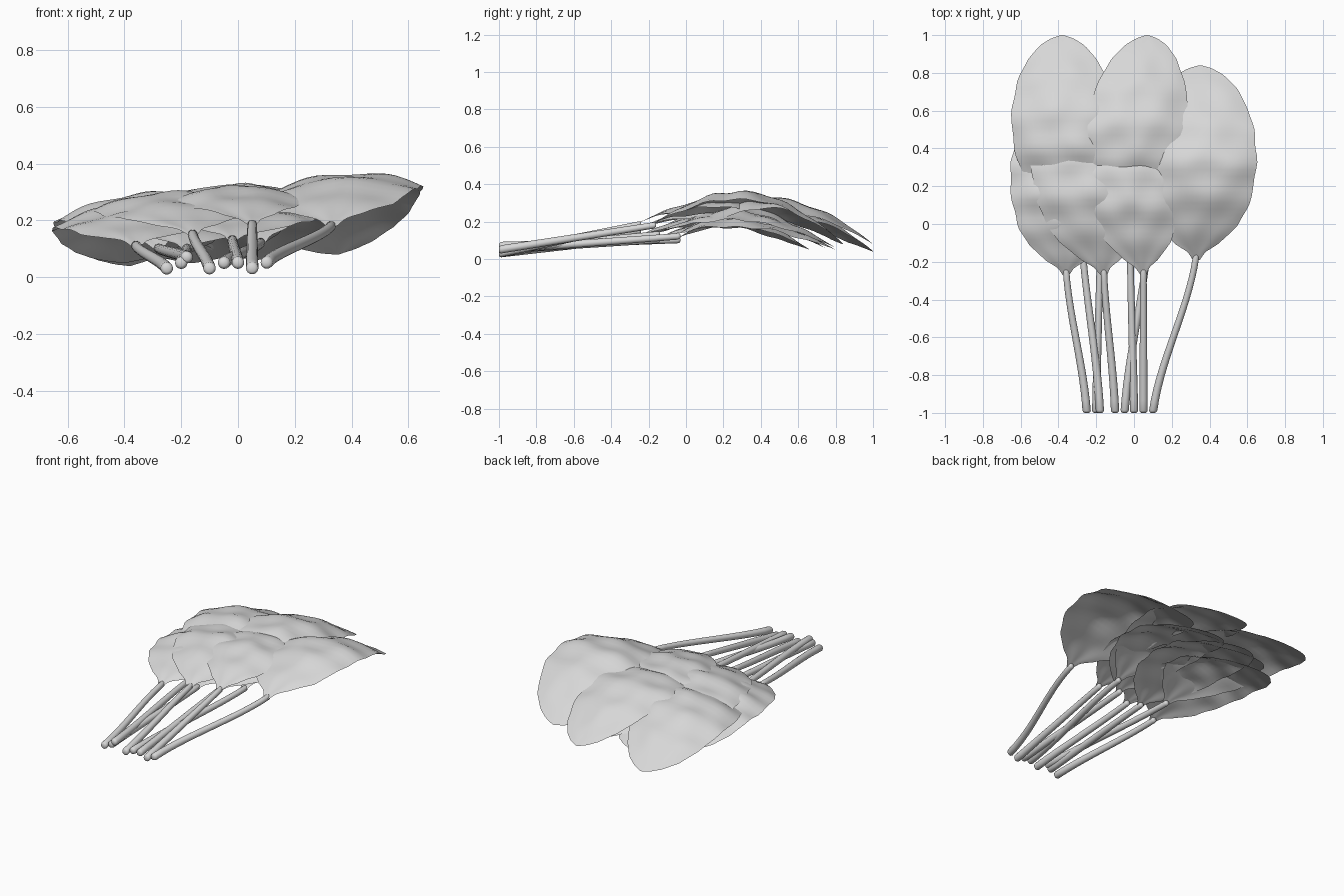
import bpy, math
from mathutils import Vector

if "Cube" in bpy.data.objects:
    bpy.data.objects.remove(bpy.data.objects["Cube"])

grey = bpy.data.materials.new("plain_grey")
grey.diffuse_color = (0.68, 0.68, 0.68, 1)
grey.use_nodes = True
grey.node_tree.nodes["Principled BSDF"].inputs["Base Color"].default_value = grey.diffuse_color

# relative half width along the blade
OUTLINE = [(0, .06), (.04, .15), (.08, .36), (.17, .68), (.27, .87), (.4, .97), (.52, 1),
           (.65, .96), (.78, .83), (.88, .64), (.95, .41), (.985, .2), (1, .02)]


def width_at(t):
    for (a, wa), (b, wb) in zip(OUTLINE, OUTLINE[1:]):
        if t <= b:
            return wa + (wb - wa) * (t - a) / (b - a)
    return OUTLINE[-1][1]


def add_mesh(name, verts, faces):
    me = bpy.data.meshes.new(name)
    me.from_pydata(verts, [], faces)
    me.materials.append(grey)
    ob = bpy.data.objects.new(name, me)
    bpy.context.collection.objects.link(ob)
    for p in me.polygons:
        p.use_smooth = True
    return ob


def blade(name, base, tip, peak, crest, half, roll, bow, phase):
    """Arched thin blade from base to tip with drooping, rippled sides."""
    rows, cols = 44, 20
    verts, faces = [], []
    for i in range(rows + 1):
        t = (1 - math.cos(math.pi * i / rows)) / 2
        w = half * width_at(t)
        y = base[1] + (tip[1] - base[1]) * t
        cx = base[0] + (tip[0] - base[0]) * t + bow * math.sin(math.pi * t)
        # arch, highest at the crest
        if t < crest:
            z = peak - (peak - base[2]) * ((crest - t) / crest) ** 1.7
        else:
            z = peak - (peak - tip[2]) * ((t - crest) / (1 - crest)) ** 1.8
        for j in range(cols + 1):
            s = 2 * j / cols - 1
            ripple = math.sin(math.pi * t) * (
                .007 * math.sin(t * 32 + phase + 1.5 * abs(s))
                + .007 * math.sin(7 * s + phase) * math.sin(17 * t))
            edge = 1 + .015 * math.sin(t * 34 + phase) * math.sin(math.pi * t)
            x = s * w * edge
            tilt = roll * min(1, .3 + 2 * t)
            verts.append((cx + x, y, z - .75 * x * x + tilt * x + ripple))
    n = cols + 1
    for i in range(rows):
        for j in range(cols):
            a = i * n + j
            faces.append((a, a + 1, a + n + 1, a + n))
    add_mesh(name, verts, faces)


def stem(name, foot, top):
    """Round tapering stalk with a gentle S bend and rounded ends."""
    f, e = Vector(foot), Vector(top)
    rings, sides = 14, 16
    verts, faces = [], []
    # extra end rings shrink to round off both tips
    steps = [(0, .5), (.006, .85)] + [(.015 + .97 * i / rings, 1) for i in range(rings + 1)]
    steps += [(.994, .85), (1, .5)]
    for t, scale in steps:
        c = f.lerp(e, t)
        c.x = f.x + (e.x - f.x) * (.45 * t + .55 * t * t * (3 - 2 * t))
        r = (.022 - .005 * t) * scale
        for k in range(sides):
            a = 2 * math.pi * k / sides
            verts.append((c.x + r * math.cos(a), c.y, c.z + r * math.sin(a)))
    for i in range(len(steps) - 1):
        for k in range(sides):
            a, b = i * sides + k, i * sides + (k + 1) % sides
            faces.append((a, b, b + sides, a + sides))
    last = (len(steps) - 1) * sides
    faces.append(tuple(reversed(range(sides))))
    faces.append(tuple(range(last, last + sides)))
    # wind every face outward: the path runs along +y
    add_mesh(name, verts, [fc[::-1] for fc in faces])


# name, stalk foot (x, z), blade base, blade tip, peak z, crest, half width, roll, bow
LEAVES = [
    ("back_left", (-.18, .07), (-.28, -.06, .10), (-.38, 1.0, .04), .29, .47, .285, .10, -.03),
    ("back_middle", (-.05, .05), (.08, -.06, .12), (.07, 1.0, .08), .33, .48, .27, -.02, -.05),
    ("right", (.10, .05), (.33, -.19, .18), (.35, .84, .08), .36, .46, .31, .11, .0),
    ("front_left", (-.25, .03), (-.36, -.27, .11), (-.40, .66, .05), .25, .46, .285, .05, .01),
    ("front_inner", (-.10, .03), (-.16, -.27, .15), (-.28, .74, .06), .295, .44, .29, .02, -.03),
    ("front_middle", (.05, .03), (.05, -.27, .185), (-.02, .74, .08), .32, .43, .25, .02, -.03),
    ("inner_left", (-.20, .05), (-.18, -.17, .10), (-.16, .80, .05), .225, .44, .26, .0, .0),
    ("inner_right", (.0, .05), (-.02, -.17, .13), (.06, .80, .06), .26, .44, .26, .0, .03),
]
for i, (name, foot, base, tip, peak, crest, half, roll, bow) in enumerate(LEAVES):
    blade(name + "_leaf_blade", base, tip, peak, crest, half, roll, bow, i * 1.7)
    top = (base[0], base[1] + .03, base[2] + .002)
    stem(name + "_leaf_stem", (foot[0], -1, foot[1]), top)
